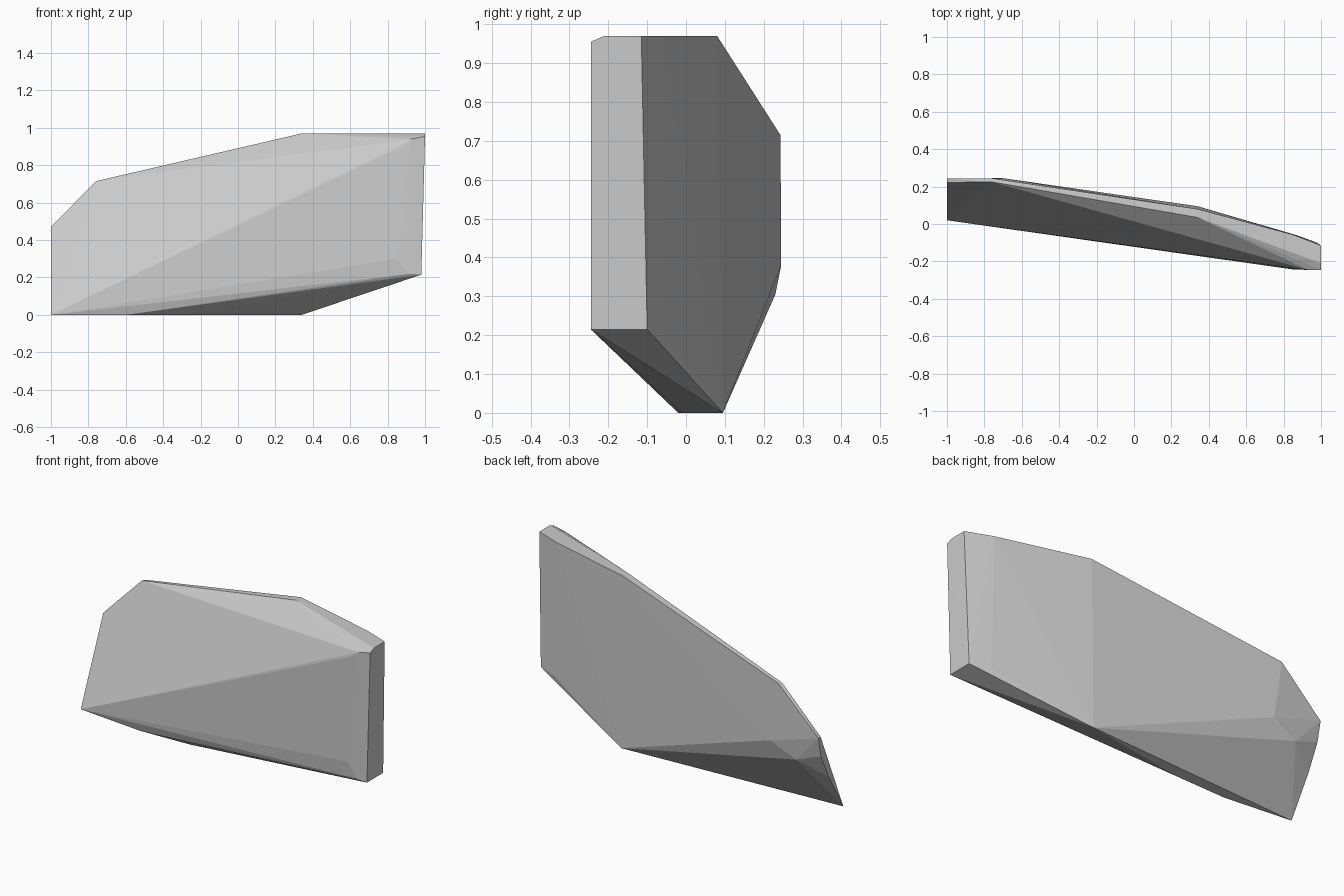
import bpy, bmesh

if "Cube" in bpy.data.objects:
    bpy.data.objects.remove(bpy.data.objects["Cube"])

# Corner points of the faceted slab, grouped by region
bottom_edge = [(-1, .02, 0), (-.6, -.02, 0), (-.3, -.01, 0), (.34, .095, 0)]
left_end = [(-1, .15, .215), (-1, .22, .36), (-1, .243, .47), (-1, .222, .47)]
back_left = [(-.76, .225, .715), (-.75, .243, .715), (-.735, .244, .56),
             (-.85, .243, .42), (-.7, .245, .38), (-.85, .23, .305)]
top_edge = [(.34, .035, .97), (.34, .08, .97), (.85, -.057, .97),
            (1, -.115, .97), (1, -.21, .97)]
right_front = [(1, -.245, .955), (.93, -.245, .94), (.86, -.238, .89),
               (.85, -.243, .3), (.92, -.245, .22), (.98, -.245, .215)]
right_back = [(.98, -.10, .215), (.87, -.06, .21)]

# Wrap a convex skin around the points
bm = bmesh.new()
for p in bottom_edge + left_end + back_left + top_edge + right_front + right_back:
    bm.verts.new(p)
res = bmesh.ops.convex_hull(bm, input=bm.verts[:])
inner = {g for g in res["geom_interior"] + res["geom_unused"]
         if isinstance(g, bmesh.types.BMVert)}
bmesh.ops.delete(bm, geom=list(inner), context='VERTS')
bmesh.ops.recalc_face_normals(bm, faces=bm.faces[:])

mesh = bpy.data.meshes.new("slab")
bm.to_mesh(mesh)
bm.free()

# Single plain grey
grey = bpy.data.materials.new("light grey")
grey.diffuse_color = (.6, .6, .6, 1)
grey.use_nodes = True
grey.node_tree.nodes["Principled BSDF"].inputs["Base Color"].default_value = grey.diffuse_color
mesh.materials.append(grey)
slab = bpy.data.objects.new("faceted_slab", mesh)
bpy.context.collection.objects.link(slab)
